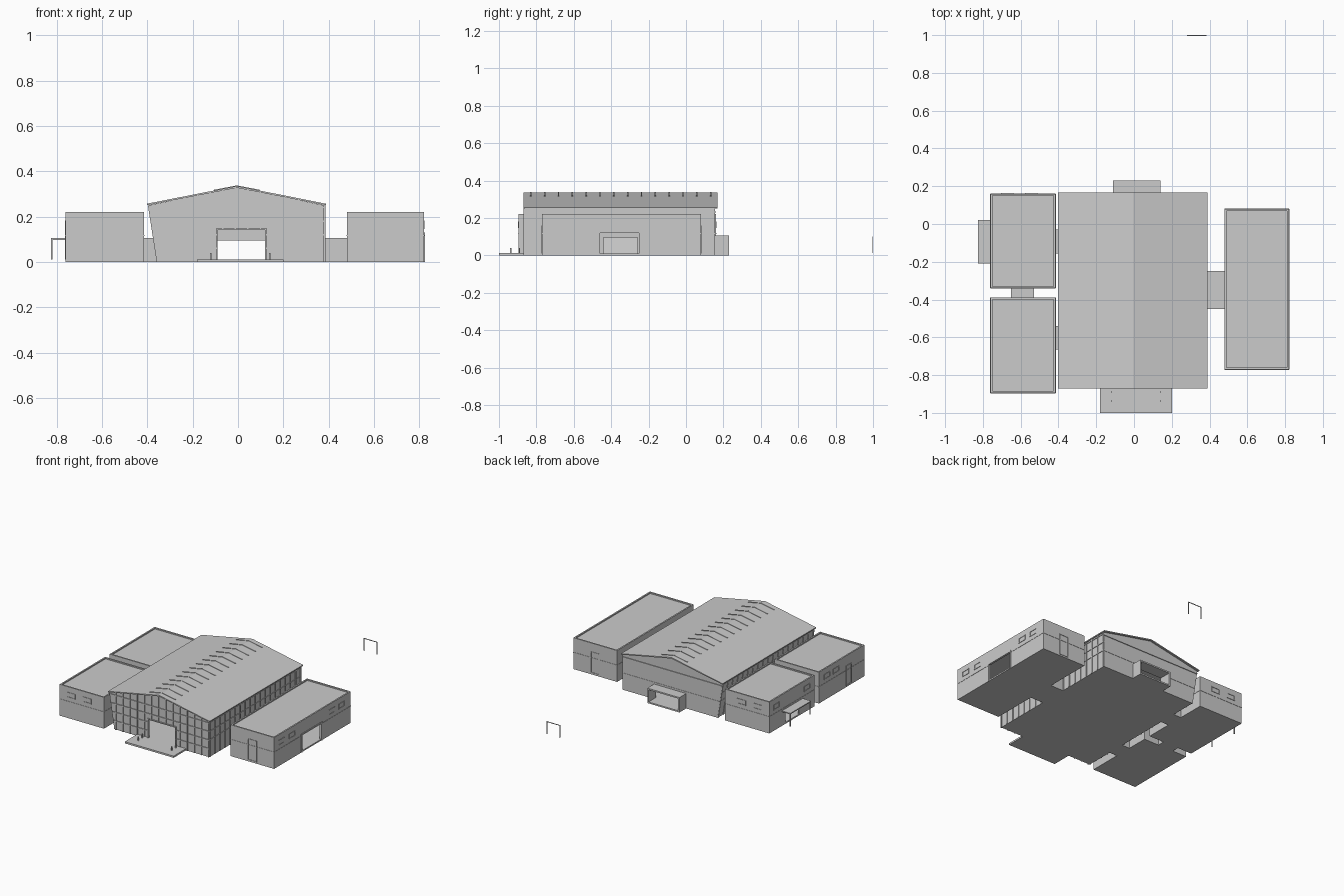
import bpy, bmesh
from mathutils import Vector, Matrix

cube = bpy.data.objects.get("Cube")
if cube:
    bpy.data.objects.remove(cube, do_unlink=True)

grey = bpy.data.materials.new("plain_grey")
grey.use_nodes = True
grey.diffuse_color = (0.6, 0.6, 0.6, 1)
grey.node_tree.nodes["Principled BSDF"].inputs["Base Color"].default_value = (0.6, 0.6, 0.6, 1)


def add_box(bm, x, y, z):
    """Box given as three (low, high) ranges."""
    scale = Matrix.Diagonal((x[1] - x[0], y[1] - y[0], z[1] - z[0], 1))
    mid = Vector((sum(x), sum(y), sum(z))) / 2
    bmesh.ops.create_cube(bm, size=1, matrix=Matrix.Translation(mid) @ scale)


def add_beam(bm, p, q, w):
    """Square bar of width w between two points."""
    p, q = Vector(p), Vector(q)
    turn = (q - p).to_track_quat('Z', 'Y').to_matrix().to_4x4()
    scale = Matrix.Diagonal((w, w, (q - p).length, 1))
    bmesh.ops.create_cube(bm, size=1, matrix=Matrix.Translation((p + q) / 2) @ turn @ scale)


def add_prism(bm, points, y0, y1):
    """Extrude an xz outline along y."""
    face = bm.faces.new([bm.verts.new((x, y0, z)) for x, z in points])
    out = bmesh.ops.extrude_face_region(bm, geom=[face])
    bmesh.ops.translate(bm, vec=(0, y1 - y0, 0),
                        verts=[v for v in out["geom"] if isinstance(v, bmesh.types.BMVert)])
    bmesh.ops.recalc_face_normals(bm, faces=bm.faces[:])


def finish(bm, name):
    mesh = bpy.data.meshes.new(name)
    bm.to_mesh(mesh)
    bm.free()
    ob = bpy.data.objects.new(name, mesh)
    bpy.context.collection.objects.link(ob)
    mesh.materials.append(grey)
    return ob


def boxes(name, *ranges):
    bm = bmesh.new()
    for r in ranges:
        add_box(bm, *r)
    return finish(bm, name)


def cut(target, *cutters):
    """Subtract the cutters, then drop them."""
    bpy.context.view_layer.objects.active = target
    for c in cutters:
        mod = target.modifiers.new("cut", 'BOOLEAN')
        mod.operation, mod.solver, mod.object = 'DIFFERENCE', 'EXACT', c
        bpy.ops.object.modifier_apply(modifier=mod.name)
        bpy.data.objects.remove(c, do_unlink=True)


def frame(bm, face, at, a, z, t=0.005, d=0.003):
    """Thin raised frame on a wall; face is 'x' or 'y', at is the wall position."""
    depth = (at - d, at + d)
    parts = [(a, (z[0], z[0] + t)), (a, (z[1] - t, z[1])),
             ((a[0], a[0] + t), z), ((a[1] - t, a[1]), z)]
    for span, rise in parts:
        if face == 'x':
            add_box(bm, depth, span, rise)
        else:
            add_box(bm, span, depth, rise)


H, T, FLOOR, LOW = 0.22, 0.01, 0.01, 0.105


def side_block(name, x, y, openings):
    """Hollow flat-roofed building with a low parapet and a string course."""
    shell = boxes(name, (x, y, (0, H)))
    inner = boxes("cutter", ((x[0] + T, x[1] - T), (y[0] + T, y[1] - T), (FLOOR, H - 0.02)))
    top = boxes("cutter", ((x[0] + T, x[1] - T), (y[0] + T, y[1] - T), (H - 0.008, H + 0.1)))
    cut(shell, inner, top, *[boxes("cutter", o) for o in openings])
    bm = bmesh.new()
    e = 0.002
    for side in x:
        # the course stops at tall door openings on this wall
        gaps = sorted(o[1] for o in openings if o[0][0] < side < o[0][1] and o[2][1] > 0.115)
        start = y[0]
        for g in gaps + [(y[1], y[1])]:
            add_box(bm, (side - e, side + e), (start, g[0]), (0.115, 0.119))
            start = g[1]
    for side in y:
        add_box(bm, x, (side - e, side + e), (0.115, 0.119))
    finish(bm, name + "_course")


# Side buildings
LX, SX = (0.48, 0.82), (-0.76, -0.415)
LY, AY, BY = (-0.77, 0.08), (-0.34, 0.16), (-0.895, -0.39)
side_block("long_block", LX, LY, [((0.8, 0.84), (-0.46, -0.25), (FLOOR, 0.12)),
                                  ((0.46, 0.5), (-0.44, -0.26), (FLOOR, 0.095))])
side_block("rear_block", SX, AY, [((-0.78, -0.74), (-0.17, -0.02), (FLOOR, 0.09)),
                                  ((-0.43, -0.4), (-0.145, -0.04), (FLOOR, 0.095)),
                                  ((-0.64, -0.54), (-0.36, -0.32), (FLOOR, 0.095))])
side_block("front_block", SX, BY, [((-0.43, -0.4), (-0.655, -0.55), (FLOOR, 0.095)),
                                   ((-0.64, -0.54), (-0.41, -0.37), (FLOOR, 0.095))])

# Window and door frames
bm = bmesh.new()
WIN = (0.145, 0.182)
for y in (-0.69, -0.57, -0.13, -0.02):
    frame(bm, 'x', LX[1], (y - 0.033, y + 0.033), WIN)
for y in (0.08, -0.26, -0.48, -0.58):
    frame(bm, 'x', SX[0], (y - 0.033, y + 0.033), WIN)
for x in (-0.67, -0.545):
    for y in (BY[0], AY[1]):
        frame(bm, 'y', y, (x - 0.033, x + 0.033), WIN)
frame(bm, 'x', SX[0], (-0.75, -0.69), (0.01, 0.15))
for y in LY:
    frame(bm, 'y', y, (0.615, 0.685), (0.01, 0.16))
finish(bm, "window_frames")
boxes("long_block_door_frame", ((0.815, 0.824), (-0.47, -0.46), (0, 0.13)),
      ((0.815, 0.824), (-0.25, -0.24), (0, 0.13)), ((0.815, 0.824), (-0.46, -0.25), (0.12, 0.13)))


# Covered links between buildings
def link(name, x, y, along):
    shell = boxes(name, (x, y, (0, LOW)))
    if along == 'x':
        hole = ((x[0] - 1, x[1] + 1), (y[0] + T, y[1] - T), (FLOOR, LOW - T))
    else:
        hole = ((x[0] + T, x[1] - T), (y[0] - 1, y[1] + 1), (FLOOR, LOW - T))
    cut(shell, boxes("cutter", hole))


link("east_link", (0.375, 0.48), (-0.45, -0.25), 'x')
link("west_rear_link", (-0.415, -0.35), (-0.155, -0.03), 'x')
link("west_front_link", (-0.415, -0.35), (-0.665, -0.54), 'x')
link("block_link", (-0.65, -0.53), (-0.39, -0.34), 'y')
link("rear_porch", (-0.11, 0.14), (0.155, 0.23), 'y')

# Main hall: pitched shell with one leaning wall
Y0, Y1, RIDGE = -0.862, 0.155, -0.005
bm = bmesh.new()
add_prism(bm, [(-0.355, 0), (0.38, 0), (0.38, 0.25), (RIDGE, 0.33), (-0.394, 0.25)], Y0, Y1)
hall = finish(bm, "main_hall")
bm = bmesh.new()
add_prism(bm, [(-0.344, FLOOR), (0.37, FLOOR), (0.37, 0.242), (RIDGE, 0.318), (-0.382, 0.242)],
          Y0 + T, Y1 - T)
inside = finish(bm, "cutter")
cut(hall, inside,
    boxes("cutter", ((-0.09, 0.12), (-0.9, -0.84), (FLOOR, 0.14))),
    boxes("cutter", ((-0.1, 0.13), (0.13, 0.17), (FLOOR, LOW - T))),
    boxes("cutter", ((0.36, 0.39), (-0.44, -0.26), (FLOOR, 0.095))),
    boxes("cutter", ((-0.4, -0.34), (-0.145, -0.04), (FLOOR, 0.095))),
    boxes("cutter", ((-0.4, -0.34), (-0.655, -0.55), (FLOOR, 0.095))))

# Roof sheet
bm = bmesh.new()
add_prism(bm, [(-0.402, 0.25), (RIDGE, 0.327), (0.388, 0.25), (0.388, 0.257),
               (RIDGE, 0.335), (-0.402, 0.257)], -0.87, 0.168)
finish(bm, "hall_roof")


def roof_z(x):
    return 0.335 - 0.198 * abs(x - RIDGE)


# Ridge ribs on both slopes
bm = bmesh.new()
for i in range(14):
    y = -0.83 + i * 0.074
    for s in (-1, 1):
        end = RIDGE + s * 0.1
        add_beam(bm, (RIDGE, y, 0.334), (end, y, roof_z(end)), 0.007)
finish(bm, "ridge_ribs")


def west_x(z):
    return -0.355 - 0.156 * z


# Glazing bars on the front gable
bm = bmesh.new()
for i in range(14):
    x = -0.345 + i * 0.0555
    foot = 0.14 if -0.09 < x < 0.12 else 0
    add_box(bm, (x - 0.003, x + 0.003), (Y0 - 0.006, Y0), (foot, roof_z(x) - 0.008))
for z in (0.06, 0.12, 0.18, 0.24):
    spans = [(west_x(z), -0.09), (0.12, 0.38)] if z < 0.14 else [(west_x(z), 0.38)]
    for s in spans:
        add_box(bm, s, (Y0 - 0.005, Y0), (z - 0.003, z + 0.003))
finish(bm, "front_glazing_bars")
boxes("front_door_frame", ((-0.097, -0.09), (-0.869, Y0), (0, 0.147)),
      ((0.12, 0.127), (-0.869, Y0), (0, 0.147)), ((-0.09, 0.12), (-0.869, Y0), (0.14, 0.147)))

# Glazing bars on both long walls, the west ones leaning with the wall
bm = bmesh.new()
for i in range(19):
    y = Y0 + 0.004 + i * 0.056
    foot = 0.1 if -0.44 < y < -0.26 else 0
    add_box(bm, (0.38, 0.385), (y - 0.003, y + 0.003), (foot, 0.25))
    low = 0.1 if -0.655 < y < -0.55 or -0.145 < y < -0.04 else 0
    add_beam(bm, (west_x(low), y, low), (west_x(0.25), y, 0.25), 0.007)
for z in (0.12, 0.18, 0.24):
    add_box(bm, (0.38, 0.384), (Y0, Y1), (z - 0.003, z + 0.003))
    add_beam(bm, (west_x(z), Y0, z), (west_x(z), Y1, z), 0.006)
finish(bm, "side_glazing_bars")

# Back gable bands
boxes("back_bands", ((-0.392, 0.38), (Y1, 0.16), (0.228, 0.234)),
      ((-0.372, 0.38), (Y1, 0.157), (0.115, 0.119)))

# Front terrace with bollards
boxes("front_terrace", ((-0.18, 0.2), (-1, -0.86), (0, 0.012)))
boxes("bollards", *[((x - 0.003, x + 0.003), (y - 0.003, y + 0.003), (0.01, 0.04))
                    for x in (-0.12, 0.14) for y in (-0.89, -0.937)])

# Side canopy on posts
boxes("side_canopy", ((-0.825, -0.758), (-0.21, 0.02), (0.098, 0.105)))
boxes("canopy_posts", *[((-0.824, -0.818), (y - 0.003, y + 0.003), (0.012, 0.1)) for y in (-0.205, 0.015)])

# Free-standing gate frame
boxes("gate_frame", ((0.28, 0.284), (0.996, 1), (0.012, 0.1)), ((0.381, 0.385), (0.996, 1), (0.012, 0.1)),
      ((0.28, 0.385), (0.996, 1), (0.096, 0.1)))
